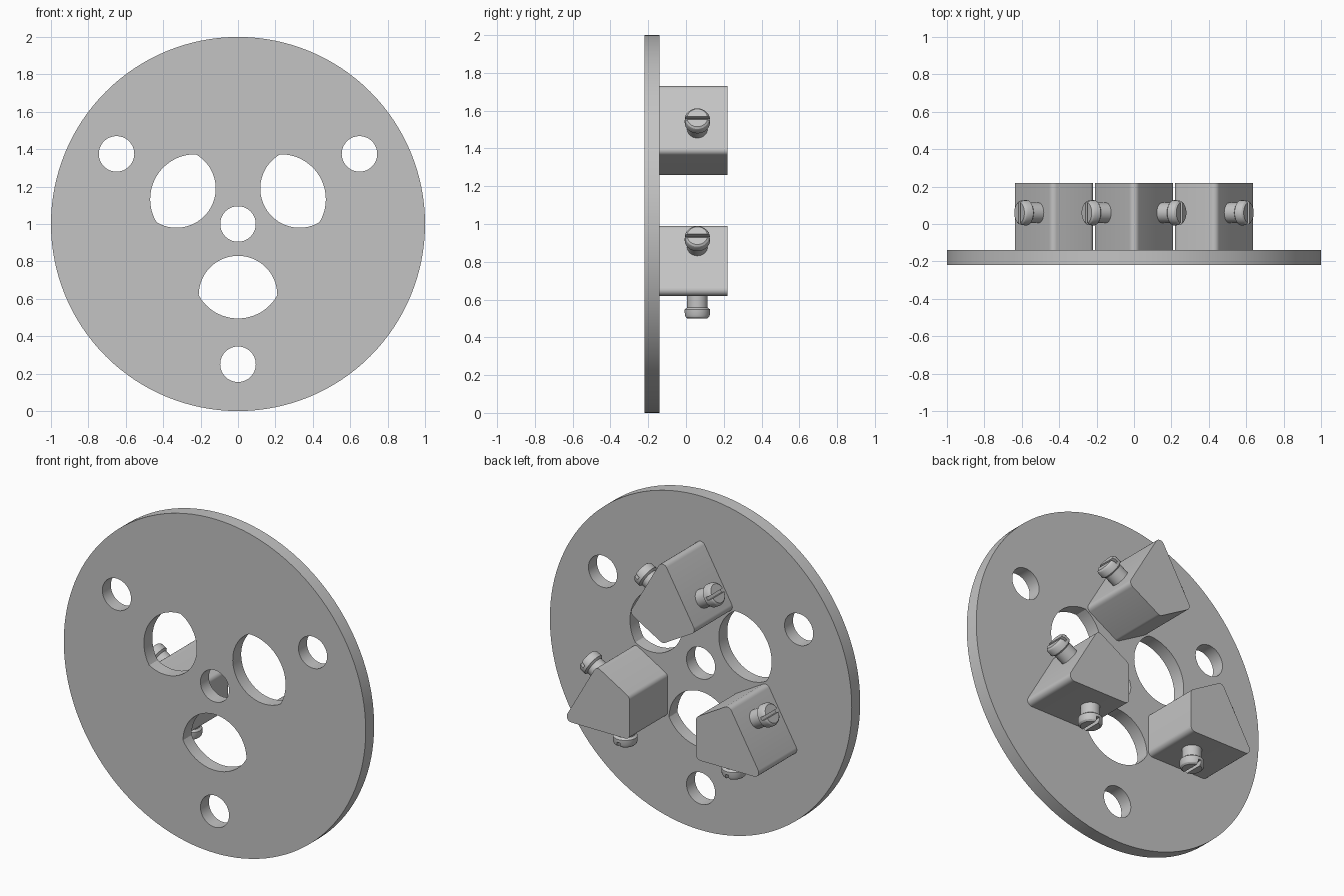
import bpy, bmesh
from math import radians, sin, cos, tan, pi, atan2
from mathutils import Matrix, Vector

if "Cube" in bpy.data.objects:
    bpy.data.objects.remove(bpy.data.objects["Cube"])

scene = bpy.context.collection
grey = bpy.data.materials.new("light_grey_metal")
grey.use_nodes = True
colour = (0.55, 0.55, 0.55, 1)
grey.diffuse_color = colour
grey.node_tree.nodes["Principled BSDF"].inputs["Base Color"].default_value = colour


def arc(cx, cy, r, a, b, n):
    return [Vector((cx + r * cos(a + (b - a) * i / n), cy + r * sin(a + (b - a) * i / n)))
            for i in range(n + 1)]


def circle(cx, cy, r, n):
    return arc(cx, cy, r, 0, 2 * pi, n)[:-1]


def turned(points, angle):
    return [Matrix.Rotation(angle, 2) @ p for p in points]


def rounded(corners, r, n=6):
    """Fillet every corner of a counter-clockwise convex outline."""
    out = []
    for i, p in enumerate(corners):
        u = (corners[i - 1] - p).normalized()
        v = (corners[(i + 1) % len(corners)] - p).normalized()
        half = u.angle(v) / 2
        centre = p + (u + v).normalized() * (r / sin(half))
        start = p + u * (r / tan(half)) - centre
        out += [centre + Matrix.Rotation((pi - 2 * half) * k / n, 2) @ start
                for k in range(n + 1)]
    return out


def add(name, mesh, matrix=Matrix()):
    obj = bpy.data.objects.new(name, mesh)
    scene.objects.link(obj)
    obj.matrix_world = matrix
    return obj


def evaluated_mesh(obj):
    """Bake an object's curve fill or modifiers into a plain mesh."""
    bpy.context.view_layer.update()
    graph = bpy.context.evaluated_depsgraph_get()
    mesh = bpy.data.meshes.new_from_object(obj.evaluated_get(graph))
    bpy.data.objects.remove(obj)
    return mesh


def slab(name, loops, y0, y1):
    """Fill outlines (with holes) drawn in x/z and extrude them from y0 to y1."""
    curve = bpy.data.curves.new(name, 'CURVE')
    curve.dimensions = '2D'
    curve.fill_mode = 'BOTH'
    curve.extrude = (y1 - y0) / 2
    for loop in loops:
        spline = curve.splines.new('POLY')
        spline.points.add(len(loop) - 1)
        for point, p in zip(spline.points, loop):
            point.co = (p.x, p.y, 0, 1)
        spline.use_cyclic_u = True
    mesh = evaluated_mesh(add(name, curve))
    mesh.transform(Matrix.Translation((0, (y0 + y1) / 2, 0)) @ Matrix.Rotation(pi / 2, 4, 'X'))
    bm = bmesh.new()
    bm.from_mesh(mesh)
    bmesh.ops.remove_doubles(bm, verts=bm.verts, dist=0.0001)
    bmesh.ops.recalc_face_normals(bm, faces=bm.faces)
    bm.to_mesh(mesh)
    bm.free()
    mesh.materials.clear()
    mesh.materials.append(grey)
    return mesh


def screw_mesh():
    """Lathed neck and head, with a slot cut across the head."""
    profile = [(0, -0.02), (0.054, -0.02), (0.054, 0.062), (0.067, 0.072),
               (0.067, 0.102), (0.063, 0.112), (0.054, 0.12), (0, 0.12)]
    bm = bmesh.new()
    verts = [bm.verts.new((r, 0, h)) for r, h in profile]
    edges = [bm.edges.new(pair) for pair in zip(verts, verts[1:])]
    bmesh.ops.spin(bm, geom=verts + edges, cent=(0, 0, 0), axis=(0, 0, 1),
                   angle=2 * pi, steps=32, use_duplicate=False)
    bmesh.ops.remove_doubles(bm, verts=bm.verts, dist=0.0001)
    bmesh.ops.recalc_face_normals(bm, faces=bm.faces)
    mesh = bpy.data.meshes.new("screw")
    bm.to_mesh(mesh)
    bm.free()
    mesh.materials.append(grey)

    bm = bmesh.new()
    bmesh.ops.create_cube(bm, size=1, matrix=Matrix.Translation((0, 0, 0.12))
                          @ Matrix.Diagonal((0.3, 0.02, 0.06, 1)))
    slot = bpy.data.meshes.new("slot_cutter")
    bm.to_mesh(slot)
    bm.free()
    cutter = add("slot_cutter", slot)
    cutter.hide_render = True
    body = add("screw_body", mesh)
    cut = body.modifiers.new("slot", 'BOOLEAN')
    cut.operation = 'DIFFERENCE'
    cut.solver = 'EXACT'
    cut.object = cutter
    result = evaluated_mesh(body)
    bpy.data.objects.remove(cutter)
    return result


centre = Matrix.Translation((0, 0, 1))
thirds = [radians(120 * i) for i in range(3)]

# Round base plate: centre hole, three bolt holes, three lens-shaped windows
tilt = atan2(0.116, 0.21)
window = arc(0, -0.38, 0.21, 0, pi, 32) + arc(0, -0.265, 0.24, pi + tilt, 2 * pi - tilt, 24)[1:-1]
bolt_hole = circle(0, -0.75, 0.095, 40)
loops = [circle(0, 0, 1, 128), circle(0, 0, 0.095, 40)]
for a in thirds:
    loops += [turned(window, a), turned(bolt_hole, a)]
parts = [add("base_plate", slab("base_plate", loops, -0.22, -0.14), centre)]

# Three kite-shaped jaw blocks, each with a slotted screw on both outer sides
kite = [Vector(p) for p in ((0, 0.76), (-0.22, 0.38), (0, 0.254), (0.22, 0.38))]
block = slab("jaw_block", [rounded(kite, 0.03)], -0.14, 0.22)
screw = screw_mesh()
for i, a in enumerate(thirds):
    spin = centre @ Matrix.Rotation(-a, 4, 'Y')
    parts.append(add(f"jaw_block_{i + 1}", block, spin))
    for side, label in ((1, "a"), (-1, "b")):
        normal = Vector((side * cos(pi / 6), 0, sin(pi / 6)))
        along = Vector((-side * sin(pi / 6), 0, cos(pi / 6)))
        across = Vector((0, 1, 0))
        frame = Matrix((across, normal.cross(across), normal)).transposed().to_4x4()
        frame.translation = normal * 0.38 + along * 0.36 + across * 0.06
        parts.append(add(f"clamp_screw_{i + 1}{label}", screw, spin @ frame))

# Smooth the round surfaces, keep the edges crisp
bpy.ops.object.select_all(action='DESELECT')
for obj in parts:
    obj.select_set(True)
bpy.context.view_layer.objects.active = parts[0]
bpy.ops.object.shade_smooth_by_angle(angle=radians(25))
